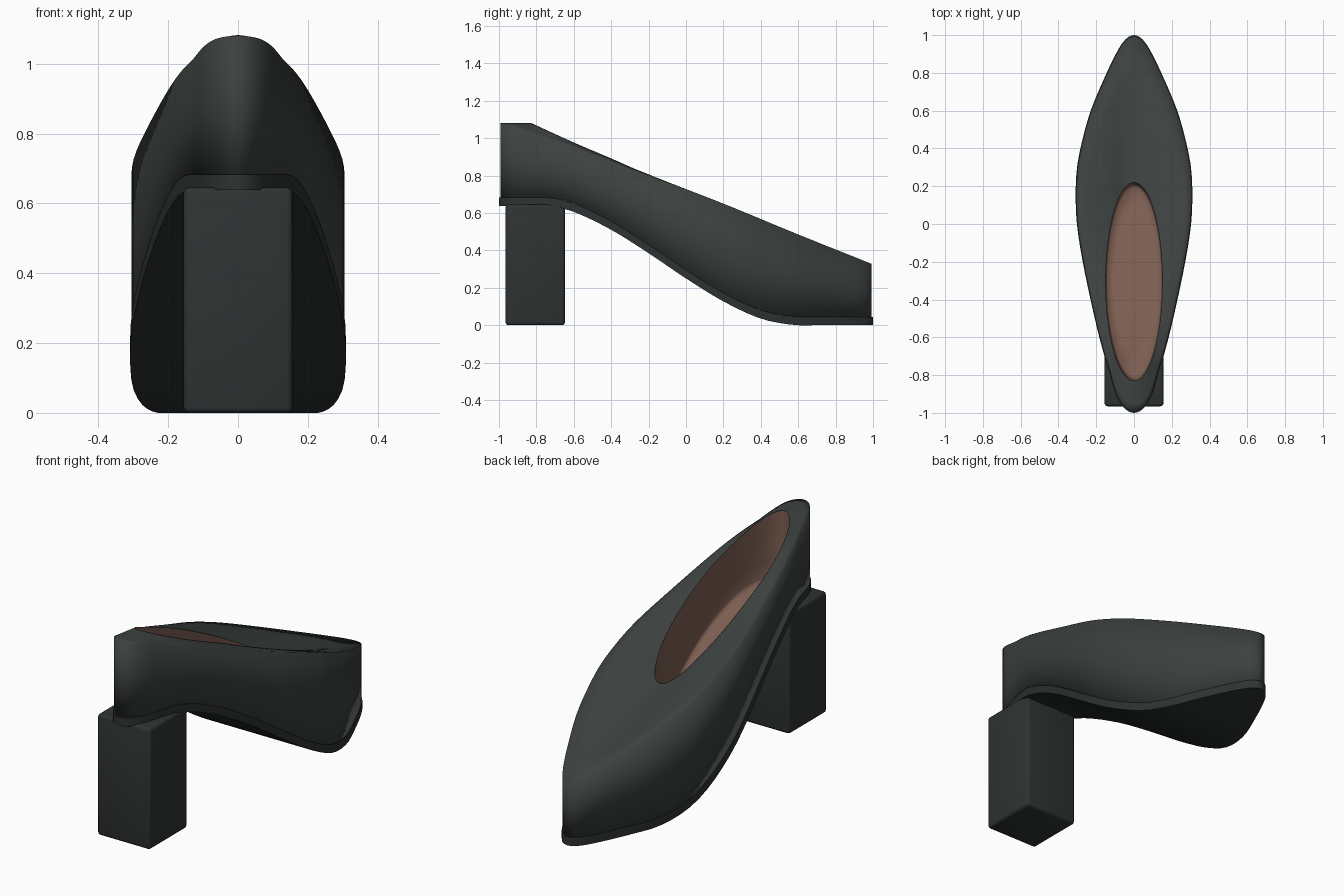
import bpy, bmesh
from math import sin, cos, pi

if "Cube" in bpy.data.objects:
    bpy.data.objects.remove(bpy.data.objects["Cube"])

N = 96  # points around the outline (even)


def curve(table, y):
    """Smooth interpolation through (y, value) pairs."""
    if y <= table[0][0]:
        return table[0][1]
    if y >= table[-1][0]:
        return table[-1][1]
    k = max(i for i in range(len(table) - 1) if table[i][0] <= y)

    def slope(i):
        a, b = table[max(i - 1, 0)], table[min(i + 1, len(table) - 1)]
        return (b[1] - a[1]) / (b[0] - a[0])
    (y0, v0), (y1, v1) = table[k], table[k + 1]
    h = y1 - y0
    t = (y - y0) / h
    return ((2*t**3 - 3*t*t + 1) * v0 + (t**3 - 2*t*t + t) * h * slope(k)
            + (3*t*t - 2*t**3) * v1 + (t**3 - t*t) * h * slope(k + 1))


# Plan width relative to a circle, and profiles of sole underside, top edge and opening rim
WIDTH = [(-1, .235), (-.96, .23), (-.8, .208), (-.72, .216), (-.4, .25), (0, .301),
         (.15, .311), (.3, .315), (.4, .308), (.6, .285), (.8, .24), (.9, .22), (1, .21)]
UNDER = [(-1, .638), (-.85, .638), (-.72, .635), (-.6, .606), (-.4, .51), (-.2, .385), (0, .25),
         (.2, .127), (.4, .035), (.57, .002), (.7, 0), (1, 0)]
EDGE = [(-1, 1.082), (-.95, 1.07), (-.86, 1.04), (-.6, .955), (-.2, .80), (0, .727),
        (.2, .65), (.6, .485), (1, .325)]
RIM = [(-.83, 1.08), (-.6, .975), (-.3, .845), (0, .695), (.22, .565)]


def sole_top(y):
    return curve(UNDER, y) + .045


def outline(scale):
    pts = []
    for i in range(N):
        a = 2 * pi * i / N
        y = -cos(a)
        pts.append((curve(WIDTH, y) * sin(a) * scale, y * min(scale, 1)))
    return pts


def opening(r=1.0):
    return [(.15 * r * sin(2*pi*i/N), -.305 - .525 * r * cos(2*pi*i/N)) for i in range(N)]


def mat(name, col):
    m = bpy.data.materials.new(name)
    m.diffuse_color = (*col, 1)
    m.use_nodes = True
    m.node_tree.nodes["Principled BSDF"].inputs["Base Color"].default_value = m.diffuse_color
    return m


def finish(bm, name, material, angle):
    bmesh.ops.remove_doubles(bm, verts=bm.verts, dist=1e-5)
    me = bpy.data.meshes.new(name)
    bm.to_mesh(me)
    bm.free()
    ob = bpy.data.objects.new(name, me)
    bpy.context.collection.objects.link(ob)
    me.materials.append(material)
    bpy.ops.object.select_all(action='DESELECT')
    ob.select_set(True)
    bpy.context.view_layer.objects.active = ob
    bpy.ops.object.shade_smooth_by_angle(angle=angle)
    return ob


def add_rings(bm, rings):
    loops = [[bm.verts.new(p) for p in ring] for ring in rings]
    for a, b in zip(loops, loops[1:]):
        for i in range(N):
            j = (i + 1) % N
            bm.faces.new((a[i], a[j], b[j], b[i]))
    return loops


def cap(bm, loop, flip=False):
    """Close a mirrored loop with strips running side to side."""
    for i in range(N // 2):
        q = [loop[i], loop[i + 1], loop[-i - 1], loop[-i % N]]
        q = list(dict.fromkeys(q))
        if len(q) > 2:
            bm.faces.new(q[::-1] if flip else q)


leather = mat("leather", (.045, .054, .05))
dark = mat("heel_dark", (.028, .033, .032))
tan = mat("lining_tan", (.2, .11, .082))

# Upper: side walls, then top surface sloping in to the lower rim of the opening
bm = bmesh.new()
outer, rim = outline(.993), opening()
rings = [[(x, y, sole_top(y) + (curve(EDGE, y) - sole_top(y)) * f) for x, y in outer]
         for f in (0, .5, 1)]
for f in (.25, .5, .75, 1):
    rings.append([(ax + (bx - ax) * f, ay + (by - ay) * f,
                   curve(EDGE, ay) * (1 - f) + curve(RIM, by) * f)
                  for (ax, ay), (bx, by) in zip(outer, rim)])
loops = add_rings(bm, rings)
cap(bm, loops[0])
bmesh.ops.recalc_face_normals(bm, faces=bm.faces)
finish(bm, "upper", leather, pi)

# Lining: steep walls from the opening down to a flat footbed
bm = bmesh.new()
rings = []
for r, d in ((1, 0), (.995, .35), (.99, .7), (.98, .94), (.95, 1), (.7, 1), (.35, 1)):
    rings.append([(x, y, (curve(RIM, y0) + .002) * (1 - d) + (sole_top(y) + .03) * d)
                  for (x, y), (_, y0) in zip(opening(r), rim)])
loops = add_rings(bm, rings)
cap(bm, loops[-1])
bmesh.ops.recalc_face_normals(bm, faces=bm.faces)
if sum(f.normal.z for f in bm.faces) < 0:
    bmesh.ops.reverse_faces(bm, faces=bm.faces)
finish(bm, "lining", tan, pi)

# Sole: thin plate that follows the arch
bm = bmesh.new()
plan = outline(1.005)
loops = add_rings(bm, [[(x, y, curve(UNDER, y)) for x, y in plan],
                       [(x, y, sole_top(y)) for x, y in plan]])
cap(bm, loops[0])
cap(bm, loops[1], True)
bmesh.ops.recalc_face_normals(bm, faces=bm.faces)
finish(bm, "sole", dark, .7)

# Block heel
bm = bmesh.new()
bmesh.ops.create_cube(bm, size=1)
for v in bm.verts:
    v.co = (v.co.x * .312, v.co.y * .318 - .806, v.co.z * .645 + .3225)
bmesh.ops.bevel(bm, geom=bm.edges[:], offset=.016, segments=3, profile=.5, affect='EDGES')
finish(bm, "block_heel", dark, .6)
